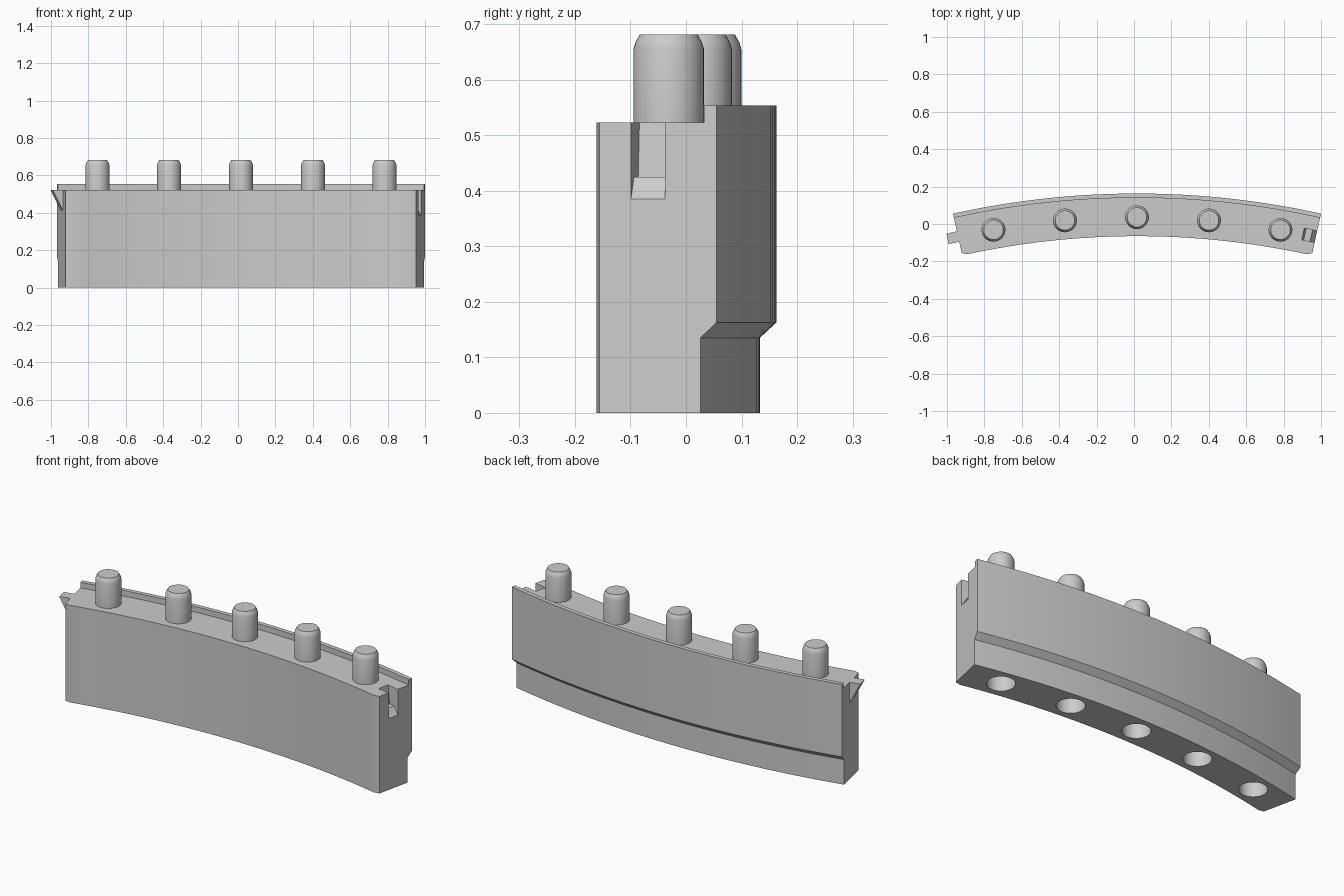
import bpy, bmesh, math
from mathutils import Vector

if "Cube" in bpy.data.objects:
    bpy.data.objects.remove(bpy.data.objects["Cube"])

CX, CY = 0.016, -4.382          # centre of the arc
HALF = math.radians(12.5)       # half of the arc angle
NEAR = math.radians(12.14)      # where the inner corner chamfer begins
R_IN, R_PEG = 4.317, 4.418
TOP, LIP = 0.523, 0.553

grey = bpy.data.materials.new("light grey")
grey.diffuse_color = (0.6, 0.6, 0.6, 1)
grey.use_nodes = True
grey.node_tree.nodes["Principled BSDF"].inputs["Base Color"].default_value = grey.diffuse_color


def on_arc(r, a, z, t=0.0):
    """Point at radius r and angle a (from +y toward +x), pushed t along the arc tangent."""
    return Vector((CX + r * math.sin(a) + t * math.cos(a),
                   CY + r * math.cos(a) - t * math.sin(a), z))


def make_loft(name, rings):
    """Solid skinned over equal closed rings, with capped ends."""
    bm = bmesh.new()
    vs = [[bm.verts.new(p) for p in ring] for ring in rings]
    n = len(rings[0])
    for a, b in zip(vs, vs[1:]):
        for i in range(n):
            j = (i + 1) % n
            bm.faces.new((a[i], a[j], b[j], b[i]))
    bm.faces.new(vs[0])
    bm.faces.new(vs[-1][::-1])
    bmesh.ops.recalc_face_normals(bm, faces=bm.faces)
    me = bpy.data.meshes.new(name)
    bm.to_mesh(me)
    bm.free()
    me.materials.append(grey)
    ob = bpy.data.objects.new(name, me)
    bpy.context.collection.objects.link(ob)
    return ob


def make_round(name, centre, stack, n=40):
    """Turned solid from (radius, z) pairs."""
    return make_loft(name, [[(centre.x + r * math.cos(k * math.tau / n),
                              centre.y + r * math.sin(k * math.tau / n), z)
                             for k in range(n)] for r, z in stack])


def smooth(ob):
    bpy.ops.object.select_all(action='DESELECT')
    bpy.context.view_layer.objects.active = ob
    ob.select_set(True)
    bpy.ops.object.shade_smooth_by_angle(angle=math.radians(25))


def cut(ob, cutter):
    m = ob.modifiers.new("cut", 'BOOLEAN')
    m.operation, m.solver, m.object = 'DIFFERENCE', 'EXACT', cutter
    bpy.context.view_layer.objects.active = ob
    bpy.ops.object.modifier_apply(modifier=m.name)
    bpy.data.objects.remove(cutter)


# Curved wall with stepped back and raised rear lip
def wall_profile(r_in):
    return [(r_in, 0), (4.515, 0), (4.515, 0.135), (4.545, 0.163),
            (4.545, LIP), (4.522, LIP), (4.522, TOP), (r_in, TOP)]


N = 24
stations = [(-HALF, R_IN + 0.012)]
stations += [(-NEAR + 2 * NEAR * i / N, R_IN) for i in range(N + 1)]
stations += [(HALF, R_IN + 0.012)]
wall = make_loft("curved_wall", [[on_arc(r, a, z) for r, z in wall_profile(ri)]
                                 for a, ri in stations])

# Pegs on top and matching sockets underneath
peg_angles = [math.radians(5 * k) for k in range(-2, 3)]
for i, a in enumerate(peg_angles):
    c = on_arc(R_PEG, a, 0)
    cut(wall, make_round("socket_cutter", c, [(0.068, -0.05), (0.068, 0.17)]))
    peg = make_round("peg_%d" % (i + 1), c,
                     [(0.0635, TOP - 0.01), (0.0635, 0.655), (0.060, 0.667), (0.052, 0.681)])
    smooth(peg)

# Latch pocket in the right end, open at the top
pocket = [(0.02, 0.353), (0, 0.385), (-0.025, 0.425), (-0.06, 0.425),
          (-0.072, TOP + 0.02), (0.02, TOP + 0.02)]
cut(wall, make_loft("pocket_cutter", [[on_arc(r, HALF, z, t) for t, z in pocket]
                                      for r in (4.387, 4.45)]))
smooth(wall)

# Latch wedge on the left end
wedge = [(0.005, 0.40), (0.005, TOP), (-0.0575, TOP)]
make_loft("latch_wedge", [[on_arc(r, -HALF, z, t) for t, z in wedge]
                          for r in (4.391, 4.448)])
